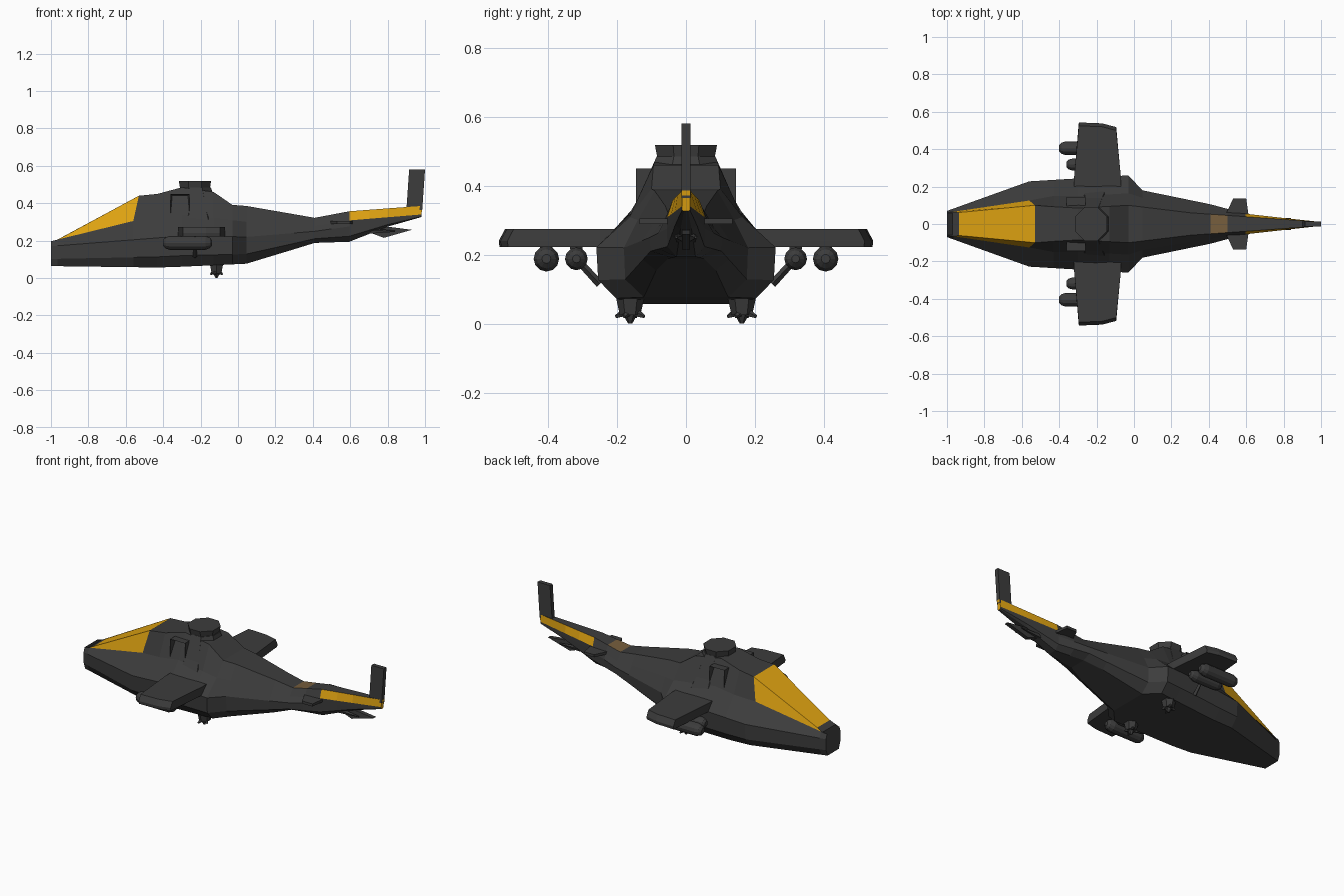
import bpy, bmesh, math
from mathutils import Vector, Matrix

if "Cube" in bpy.data.objects:
    bpy.data.objects.remove(bpy.data.objects["Cube"])

def material(name, rgb):
    m = bpy.data.materials.new(name)
    m.diffuse_color = (*rgb, 1)
    m.use_nodes = True
    m.node_tree.nodes["Principled BSDF"].inputs["Base Color"].default_value = m.diffuse_color
    return m

GREY = material("dark grey", (0.046, 0.046, 0.046))
YELLOW = material("amber yellow", (0.75, 0.37, 0.006))
BROWN = material("brown panel", (0.18, 0.11, 0.045))

def finish(name, bm, mats=(GREY,)):
    bmesh.ops.recalc_face_normals(bm, faces=bm.faces)
    me = bpy.data.meshes.new(name)
    bm.to_mesh(me)
    bm.free()
    for m in mats:
        me.materials.append(m)
    ob = bpy.data.objects.new(name, me)
    bpy.context.collection.objects.link(ob)
    return ob

def loft(name, rings, mats=(GREY,), rule=lambda seg, strip: 0):
    """Skin closed rings of points; rule picks the colour of each face."""
    bm = bmesh.new()
    vs = [[bm.verts.new(p) for p in r] for r in rings]
    n = len(rings[0])
    for i in range(len(vs) - 1):
        for j in range(n):
            k = (j + 1) % n
            f = bm.faces.new((vs[i][j], vs[i][k], vs[i + 1][k], vs[i + 1][j]))
            f.material_index = rule(i, j)
    bm.faces.new(vs[0]).material_index = rule(-1, 0)
    bm.faces.new(vs[-1]).material_index = rule(len(vs) - 1, 0)
    return finish(name, bm, mats)

def plate(name, outline, to3d, a, b):
    """Flat outline given a thickness from a to b."""
    return loft(name, [[to3d(u, v, t) for u, v in outline] for t in (a, b)])

def rod(name, p, q, r1, r2, sides=6):
    bm = bmesh.new()
    p, q = Vector(p), Vector(q)
    d = q - p
    mat = Matrix.Translation((p + q) / 2) @ d.to_track_quat('Z', 'Y').to_matrix().to_4x4()
    bmesh.ops.create_cone(bm, cap_ends=True, segments=sides, radius1=r1,
                          radius2=r2, depth=d.length, matrix=mat)
    return finish(name, bm)

# Fuselage: guide curves along x, sampled at stations
def curve(pts, x):
    for (x0, a), (x1, b) in zip(pts, pts[1:]):
        if x <= x1:
            return a + (b - a) * (x - x0) / (x1 - x0)
    return pts[-1][1]

FLOOR = [(-1, .064), (-.4, .056), (.05, .077), (.41, .188), (.595, .194), (.8, .275), (.98, .326)]
ROOF = [(-1, .202), (-.56, .44), (-.43, .45), (-.3, .485), (-.13, .46), (-.03, .391),
        (.05, .385), (.41, .322), (.595, .357), (.98, .386)]
BELT_W = [(-1, .07), (-.56, .228), (-.03, .26), (.045, .18), (.41, .105), (.595, .055), (.98, .012)]
BELT_Z = [(-1, .17), (-.3, .225), (.05, .22), (.41, .25), (.8, .305), (.98, .334)]
ROOF_W = [(-1, .058), (-.56, .1), (-.3, .085), (-.03, .1), (.3, .06), (.98, .012)]
SHOULDER_Z = [(-1, .197), (-.56, .305), (-.3, .34), (.05, .3), (.41, .28), (.595, .308), (.98, .34)]
STATIONS = [-1, -.965, -.56, -.43, -.3, -.13, -.03, .045, .3, .41, .5, .595, .7, .8, .98]

def section(x):
    fz, rz, bw, bz, rw, sz = (curve(c, x) for c in (FLOOR, ROOF, BELT_W, BELT_Z, ROOF_W, SHOULDER_Z))
    bulge = .2 if x < -.5 else .4 if x < 0 else .55 if x < .55 else 1
    floor_w = bw * (.78 if x < 0 else .68 if x < .4 else .5)
    roof_x = x + (.03 if x < -.5 else .008 if x > .9 else 0)
    half = [(x, floor_w, fz), (x, bw * .98, fz + .36 * (bz - fz)), (x, bw, bz),
            (x, rw + bulge * (bw - rw), sz), (roof_x, rw, rz)]
    return half + [(px, -py, pz) for px, py, pz in reversed(half)]

def hull_colour(seg, strip):
    if seg == 1 and strip in (3, 4, 5):           # canopy glass
        return 1
    if seg >= 11 and (strip in (3, 5) or seg == len(STATIONS) - 1):   # tail stripes
        return 1
    if seg == 9 and strip == 4:                   # boom panel
        return 2
    return 0

loft("fuselage", [section(x) for x in STATIONS], (GREY, YELLOW, BROWN), hull_colour)

# Flared rotor pylon with octagonal cap
def octagon(cx, rx, ry, z):
    return [(cx + rx * math.cos(a) / .924, ry * math.sin(a) / .924, z)
            for a in (math.pi / 8 + k * math.pi / 4 for k in range(8))]

loft("rotor_pylon", [octagon(-.21, .15, .2, .26), octagon(-.215, .11, .14, .36),
                     octagon(-.225, .08, .085, .485)])
loft("rotor_cap", [octagon(-.23, .08, .083, .48), octagon(-.23, .086, .09, .518)])

# Tail fin and the blade under the tail
plate("tail_fin", [(.9, .36), (.915, .58), (1.0, .58), (.985, .365)],
      lambda x, z, y: (x, y, z), -.013, .013)
plate("tail_skid", [(.7, .245), (.78, .215), (.93, .258), (.82, .272), (.74, .275)],
      lambda x, z, y: (x, y, z), -.012, .012)

for s, side in ((1, "left"), (-1, "right")):
    # Stub wing with chamfered tip
    wing = [(-.32, .15), (-.32, .25), (-.295, .525), (-.17, .52), (-.095, .5), (-.07, .25), (-.07, .15)]
    loft(side + "_wing", [[(x, s * (y + (tip if y > .4 else 0)), z) for x, y in wing]
                          for z, tip in ((.222, .016), (.24, .018), (.274, 0))])

    # Rounded weapon pods and their pylons
    for i, (y, r, x0) in enumerate(((.405, .037, -.4), (.318, .033, -.36))):
        prof = [(x0, .45), (x0 + .012, .8), (x0 + .035, 1), (-.175, 1), (-.15, .75), (-.138, .35)]
        loft(f"{side}_pod_{i}", [[(x, s * y + r * k * math.cos(a), .188 + r * k * math.sin(a))
             for a in (j * math.pi / 6 for j in range(12))] for x, k in prof])
        rod(f"{side}_pod_pylon_{i}", (-.23, s * y, .19), (-.23, s * y, .25), .016, .02, 4)
    rod(side + "_pod_brace", (-.23, s * .25, .115), (-.23, s * .32, .19), .012, .01, 4)

    # Engine intake: box with a recessed outer face
    bm = bmesh.new()
    bmesh.ops.create_cube(bm, size=1, matrix=Matrix.Translation((-.31, s * .11, .38))
                          @ Matrix.Diagonal((.1, .07, .14, 1)))
    face = [f for f in bm.faces if f.calc_center_median().y * s > .14]
    bmesh.ops.inset_region(bm, faces=face, thickness=.013)
    for v in face[0].verts:
        v.co.y -= s * .05
    finish(side + "_engine_intake", bm)

    # Landing claw: hub, centre spike and splayed toes
    hub = Vector((-.115, s * .162, .04))
    rod(side + "_gear_hub", hub + Vector((0, 0, .04)), hub - Vector((0, 0, .015)), .042, .03)
    rod(side + "_gear_spike", hub, (-.115, s * .162, 0), .028, .006)
    for i in range(4):
        a = math.pi / 2 * i + .4
        toe = Vector((.035 * math.sin(a), .045 * math.cos(a), -.02))
        rod(f"{side}_gear_toe_{i}", hub, hub + toe, .018, .005, 5)

    # Tailplane
    plate(side + "_tailplane", [(.48, .03), (.53, .135), (.6, .135), (.615, .03)],
          lambda x, y, z: (x, s * y, z), .289, .305)
    rod(side + "_tail_prong", (.7, s * .018, .25), (.84, s * .028, .25), .016, .004, 5)
